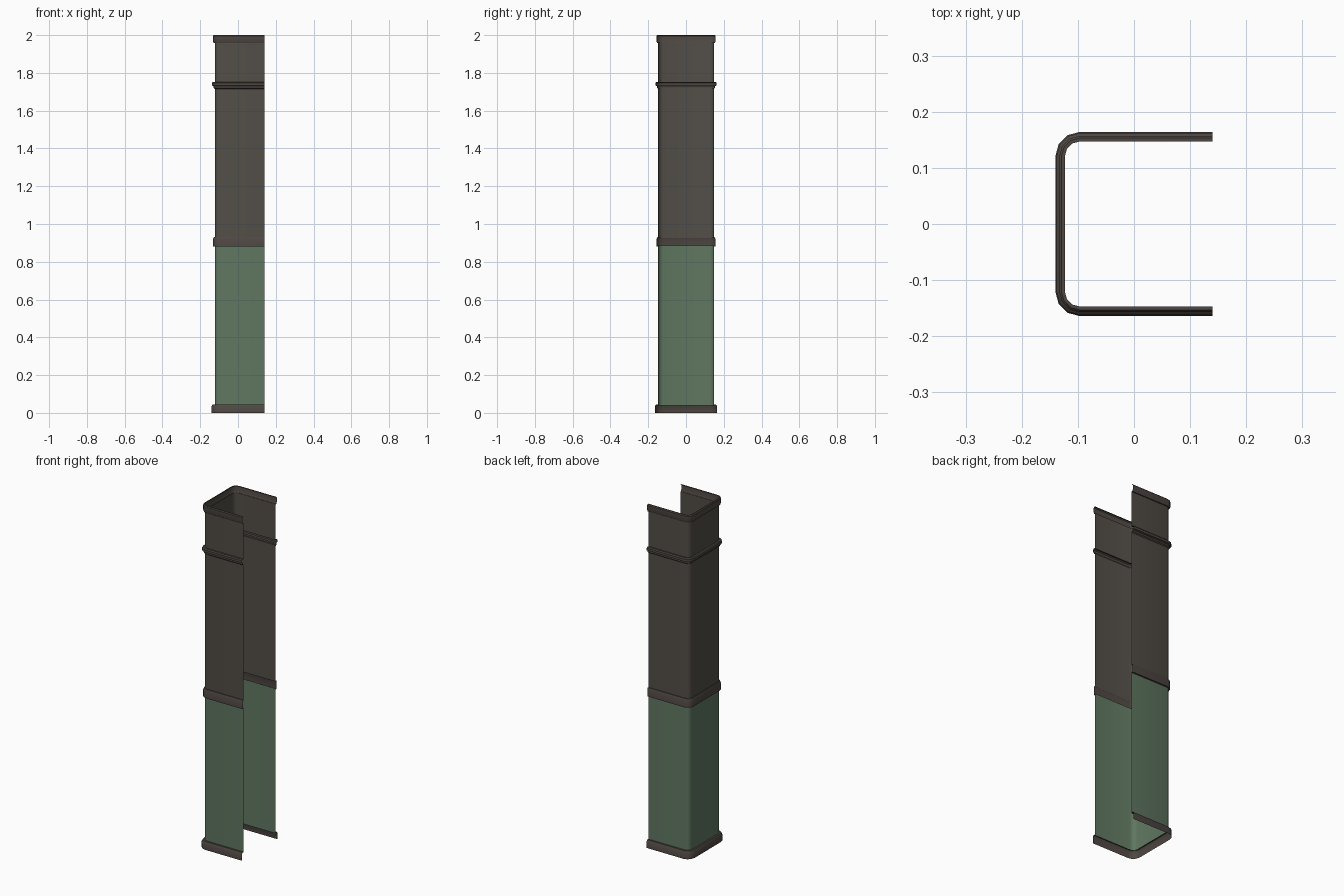
import bpy, bmesh, math

if "Cube" in bpy.data.objects:
    bpy.data.objects.remove(bpy.data.objects["Cube"])

# Wall outline: U shape open towards +x, rounded corners
CX, CY, R, END = -0.097, 0.121, 0.026, 0.14


def material(name, rgb):
    m = bpy.data.materials.new(name)
    m.diffuse_color = (*rgb, 1)
    m.use_nodes = True
    m.node_tree.nodes["Principled BSDF"].inputs["Base Color"].default_value = m.diffuse_color
    return m


green = material("green_paint", (0.115, 0.185, 0.118))
brown = material("dark_brown_plaster", (0.085, 0.075, 0.063))
trim = material("brown_trim", (0.078, 0.064, 0.056))


def outline(d):
    """U path offset outwards by d."""
    half = [(END, CY + R + d)]
    for i in range(4):
        a = math.radians(90 + 30 * i)
        half.append((CX + (R + d) * math.cos(a), CY + (R + d) * math.sin(a)))
    return half + [(x, -y) for x, y in reversed(half)]


def sweep(name, profile, mat):
    """Sweep an (offset, height) profile, listed bottom to top, along the U."""
    bm = bmesh.new()
    rows = [[bm.verts.new((x, y, z)) for x, y in outline(d)] for d, z in profile]
    for lo, hi in zip(rows, rows[1:]):
        for i in range(len(lo) - 1):
            bm.faces.new((lo[i + 1], hi[i + 1], hi[i], lo[i])[::-1])
    me = bpy.data.meshes.new(name)
    bm.to_mesh(me)
    bm.free()
    me.materials.append(mat)
    ob = bpy.data.objects.new(name, me)
    bpy.context.collection.objects.link(ob)
    bpy.ops.object.select_all(action='DESELECT')
    ob.select_set(True)
    bpy.context.view_layer.objects.active = ob
    bpy.ops.object.shade_smooth_by_angle(angle=math.radians(35))


# Wall panels
sweep("lower_wall", [(0, 0.04), (0, 0.885)], green)
sweep("middle_wall", [(0, 0.925), (0, 1.72)], brown)
sweep("upper_wall", [(0, 1.75), (0, 1.96)], brown)

# Mouldings
sweep("base_trim", [(0.017, 0), (0.017, 0.036), (0.011, 0.045), (0, 0.045)], trim)
sweep("waist_trim", [(0, 0.88), (0.009, 0.88), (0.009, 0.92), (0.005, 0.93), (0, 0.93)], trim)
sweep("collar_trim", [(0, 1.715), (0.006, 1.72), (0.006, 1.73), (0.015, 1.733),
                      (0.015, 1.747), (0.01, 1.752), (0, 1.752)], trim)
sweep("top_trim", [(0, 1.958), (0.006, 1.958), (0.010, 1.968), (0.010, 1.995),
                   (0.006, 2.0), (0, 2.0)], trim)
